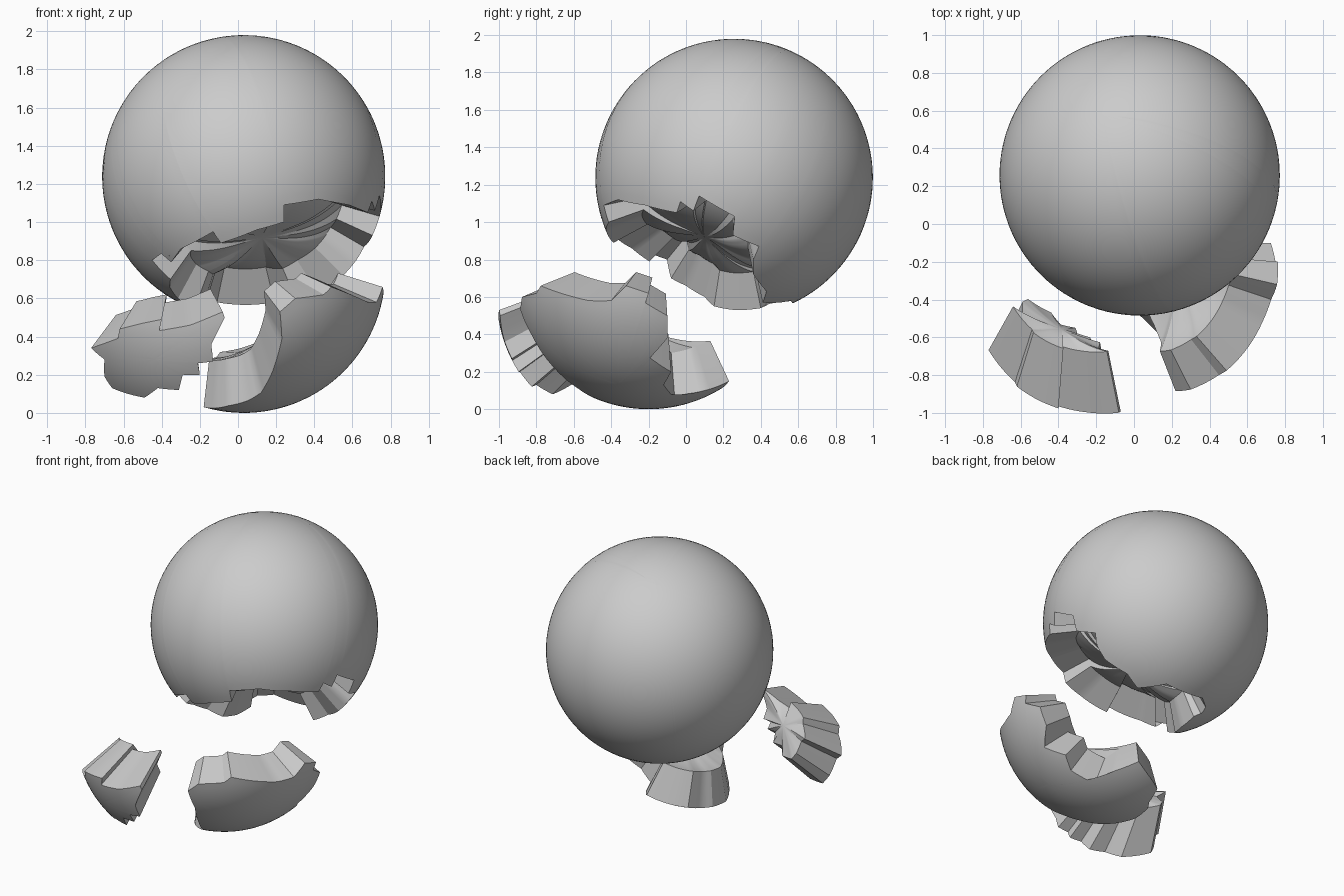
import bpy, bmesh, math
from mathutils import Vector

if "Cube" in bpy.data.objects:
    bpy.data.objects.remove(bpy.data.objects["Cube"])

R = 0.742


def rim_dirs(center, runs):
    """Lift 2D outline points read in a plane onto the sphere around center."""
    dirs = []
    for hidden, sign, pts in runs:
        axes = [a for a in range(3) if a != hidden]
        for p in pts:
            d = Vector((0, 0, 0))
            for a, v in zip(axes, p):
                d[a] = v - center[a]
            d[hidden] = sign * math.sqrt(max(0.0, R * R - d.length_squared))
            dirs.append(d.normalized())
    return dirs


def densify(dirs, step=0.05):
    out = []
    for i, a in enumerate(dirs):
        b = dirs[(i + 1) % len(dirs)]
        n = max(1, math.ceil((b - a).length / step))
        out += [a.lerp(b, k / n).normalized() for k in range(n)]
    return out


def chunk(name, center, runs, solid, inner, mid, shift, rings):
    """Jagged spherical chunk: outer skin, broken wall, and fracture face.
    solid: the skin covers the far side, so the fracture is a shallow pit."""
    c, shift = Vector(center), Vector(shift)
    rim = densify(rim_dirs(c, runs))
    pole = sum(rim, Vector()).normalized()
    bm = bmesh.new()
    n = len(rim)

    def skin(s0, s1, off, tip_dir):
        def point(d, t):
            return c + off + d.slerp(tip_dir, t) * R * (s0 + (s1 - s0) * math.sin(t * math.pi / 2))
        grid = [[bm.verts.new(point(d, k / rings)) for d in rim] for k in range(rings)]
        tip = bm.verts.new(c + off + tip_dir * R * s1)
        for k in range(rings - 1):
            for i in range(n):
                j = (i + 1) % n
                bm.faces.new((grid[k][i], grid[k][j], grid[k + 1][j], grid[k + 1][i]))
        for i in range(n):
            bm.faces.new((grid[-1][i], grid[-1][(i + 1) % n], tip))
        return grid[0]

    a = skin(1.0, 1.0, Vector(), -pole if solid else pole)
    b = skin(inner, mid, shift, pole)
    for i in range(n):
        j = (i + 1) % n
        bm.faces.new((a[i], b[i], b[j], a[j]))
    bmesh.ops.recalc_face_normals(bm, faces=bm.faces)
    me = bpy.data.meshes.new(name)
    bm.to_mesh(me)
    bm.free()
    ob = bpy.data.objects.new(name, me)
    bpy.context.collection.objects.link(ob)
    bpy.ops.object.select_all(action='DESELECT')
    ob.select_set(True)
    bpy.context.view_layer.objects.active = ob
    bpy.ops.object.shade_smooth_by_angle(angle=math.radians(25))


# main broken ball: rim across the front, down the right, around the back left
chunk("broken_ball", (0.03, 0.257, 1.238), [
    (1, -1, [(-0.45, 0.80), (-0.37, 0.86), (-0.35, 0.79), (-0.30, 0.86), (-0.13, 0.95),
             (-0.09, 0.89), (0.10, 0.96), (0.24, 1.00), (0.24, 1.09), (0.42, 1.12),
             (0.58, 1.09)]),
    (0, 1, [(-0.05, 1.05), (-0.03, 1.11), (0.04, 1.06), (0.07, 1.14), (0.26, 1.03),
            (0.25, 0.93), (0.39, 0.87), (0.36, 0.80), (0.36, 0.72), (0.43, 0.63),
            (0.41, 0.57), (0.56, 0.58)]),
    (0, -1, [(0.57, 0.58), (0.50, 0.575), (0.43, 0.56), (0.40, 0.54), (0.26, 0.53),
             (0.15, 0.55), (0.10, 0.60), (0.0, 0.66), (-0.08, 0.70)]),
], True, 0.72, 0.50, (0, 0, 0), 40)

# larger fallen fragment on the right
chunk("right_fragment", (0.03, -0.2, 0.742), [
    (1, -1, [(0.22, 0.53), (0.30, 0.60), (0.45, 0.62), (0.49, 0.66), (0.68, 0.58)]),
    (0, 1, [(-0.40, 0.58), (-0.32, 0.66), (-0.20, 0.62), (-0.22, 0.57), (-0.10, 0.50),
            (-0.10, 0.38), (-0.20, 0.28), (-0.08, 0.20), (-0.12, 0.13), (-0.06, 0.06),
            (0.10, 0.10), (0.23, 0.15)]),
    (2, -1, [(-0.03, 0.16), (-0.10, 0.12), (-0.13, 0.0), (-0.17, -0.06), (-0.18, -0.20),
             (-0.12, -0.32), (-0.05, -0.42), (0.05, -0.50), (0.12, -0.57), (0.18, -0.70),
             (0.23, -0.82)]),
], False, 0.72, 0.57, (-0.03, 0.02, 0.05), 16)

# smaller fallen fragment on the left
chunk("left_fragment", (-0.2, -0.27, 0.6), [
    (1, -1, [(-0.77, 0.34), (-0.63, 0.39), (-0.62, 0.44), (-0.50, 0.47), (-0.40, 0.49),
             (-0.42, 0.43), (-0.25, 0.46), (-0.08, 0.53), (-0.07, 0.50), (-0.12, 0.40),
             (-0.14, 0.36), (-0.13, 0.27), (-0.21, 0.26), (-0.20, 0.20), (-0.29, 0.20),
             (-0.31, 0.12), (-0.42, 0.13), (-0.49, 0.08), (-0.66, 0.13), (-0.70, 0.19),
             (-0.70, 0.28)]),
], False, 0.72, 0.65, (-0.03, 0.12, 0.10), 14)
